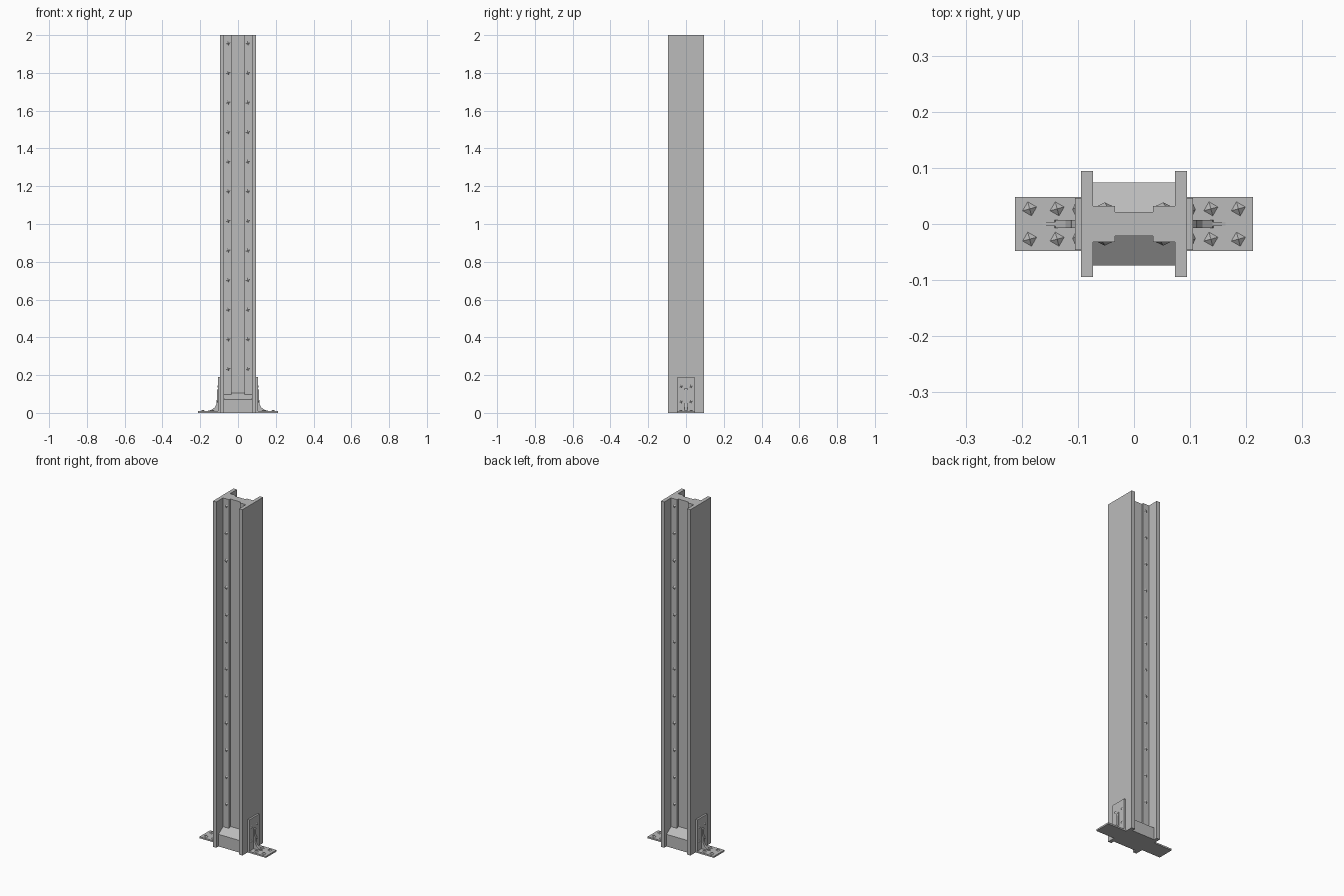
import bpy
import bmesh
from math import pi
from mathutils import Matrix, Vector

cube = bpy.data.objects.get("Cube")
if cube:
    bpy.data.objects.remove(cube, do_unlink=True)

steel = bpy.data.materials.new("grey steel")
steel.use_nodes = True
GREY = (0.5, 0.5, 0.5, 1)
steel.diffuse_color = GREY
steel.node_tree.nodes["Principled BSDF"].inputs["Base Color"].default_value = GREY


def finish(name, bm):
    bmesh.ops.recalc_face_normals(bm, faces=bm.faces)
    mesh = bpy.data.meshes.new(name)
    bm.to_mesh(mesh)
    bm.free()
    mesh.materials.append(steel)
    obj = bpy.data.objects.new(name, mesh)
    bpy.context.collection.objects.link(obj)
    return obj


def prism(name, points, extrusion):
    """Extrude a closed outline of 3D points along a vector."""
    bm = bmesh.new()
    face = bm.faces.new([bm.verts.new(p) for p in points])
    new = bmesh.ops.extrude_face_region(bm, geom=[face])["geom"]
    verts = [g for g in new if isinstance(g, bmesh.types.BMVert)]
    bmesh.ops.translate(bm, verts=verts, vec=extrusion)
    return finish(name, bm)


def box(name, low, high):
    x0, y0, z0 = low
    x1, y1, z1 = high
    return prism(name, [(x0, y0, z0), (x1, y0, z0), (x1, y1, z0), (x0, y1, z0)], (0, 0, z1 - z0))


def rivets(name, places, normal, radius, height):
    """Four-sided pointed rivet heads standing on a surface."""
    bm = bmesh.new()
    turn = Vector(normal).to_track_quat("Z", "Y").to_matrix().to_4x4()
    for place in places:
        bmesh.ops.create_cone(
            bm, cap_ends=True, segments=4, radius1=radius, radius2=0, depth=height,
            matrix=Matrix.Translation(place) @ turn @ Matrix.Rotation(pi / 12, 4, "Z")
            @ Matrix.Translation((0, 0, height / 2)))
    return finish(name, bm)


# H-shaped column with a recessed web, from one quarter outline
HALF, INNER, WEB, RECESS, RECESS_X = 0.0945, 0.073, 0.0325, 0.0215, 0.034
quarter = [(HALF, HALF), (INNER, HALF), (INNER, WEB), (RECESS_X, WEB), (RECESS_X, RECESS)]
upper = quarter + [(-x, y) for x, y in reversed(quarter)]
outline = upper + [(-x, -y) for x, y in upper]
prism("column", [(x, y, 0) for x, y in outline], (0, 0, 2))

# Sloped footing blocks and web rivets on front and back
for side, label in ((-1, "front"), (1, "back")):
    wedge = [(0.01, 0), (0.074, 0), (0.074, 0.07), (RECESS, 0.106), (0.01, 0.106)]
    prism(label + "_footing", [(-INNER, side * y, z) for y, z in wedge], (2 * INNER, 0, 0))
    places = [(x, side * WEB, 0.233 + 0.1567 * i) for i in range(12) for x in (-0.052, 0.052)]
    rivets(label + "_web_rivets", places, (0, side, 0), 0.013, 0.006)

# Base plate
PLATE = 0.009
box("base_plate", (-0.2125, -0.048, 0), (0.2125, 0.048, PLATE))

# Angle brackets with stiffening ribs at both flanges
FACE = 0.105
for side, label in ((1, "left"), (-1, "right")):
    x0, x1 = sorted((side * HALF, side * FACE))
    box(label + "_bracket", (x0, -0.046, 0), (x1, 0.046, 0.19))
    wide = [(0.1, 0.005), (0.142, 0.005), (0.14, 0.016), (0.122, 0.03),
            (0.113, 0.05), (0.111, 0.12), (0.1, 0.135)]
    prism(label + "_rib", [(side * x, -0.007, z) for x, z in wide], (0, 0.014, 0))
    toe = [(0.14, 0.005), (0.163, 0.005), (0.163, 0.01), (0.14, 0.016)]
    prism(label + "_rib_toe", [(side * x, -0.004, z) for x, z in toe], (0, 0.008, 0))
    rivets(label + "_plate_rivets",
           [(side * x, y, PLATE) for x in (0.137, 0.186) for y in (-0.027, 0.027)],
           (0, 0, 1), 0.013, 0.008)
    rivets(label + "_bracket_rivets",
           [(side * FACE, y, z) for z in (0.06, 0.14) for y in (-0.026, 0.026)],
           (side, 0, 0), 0.011, 0.005)
